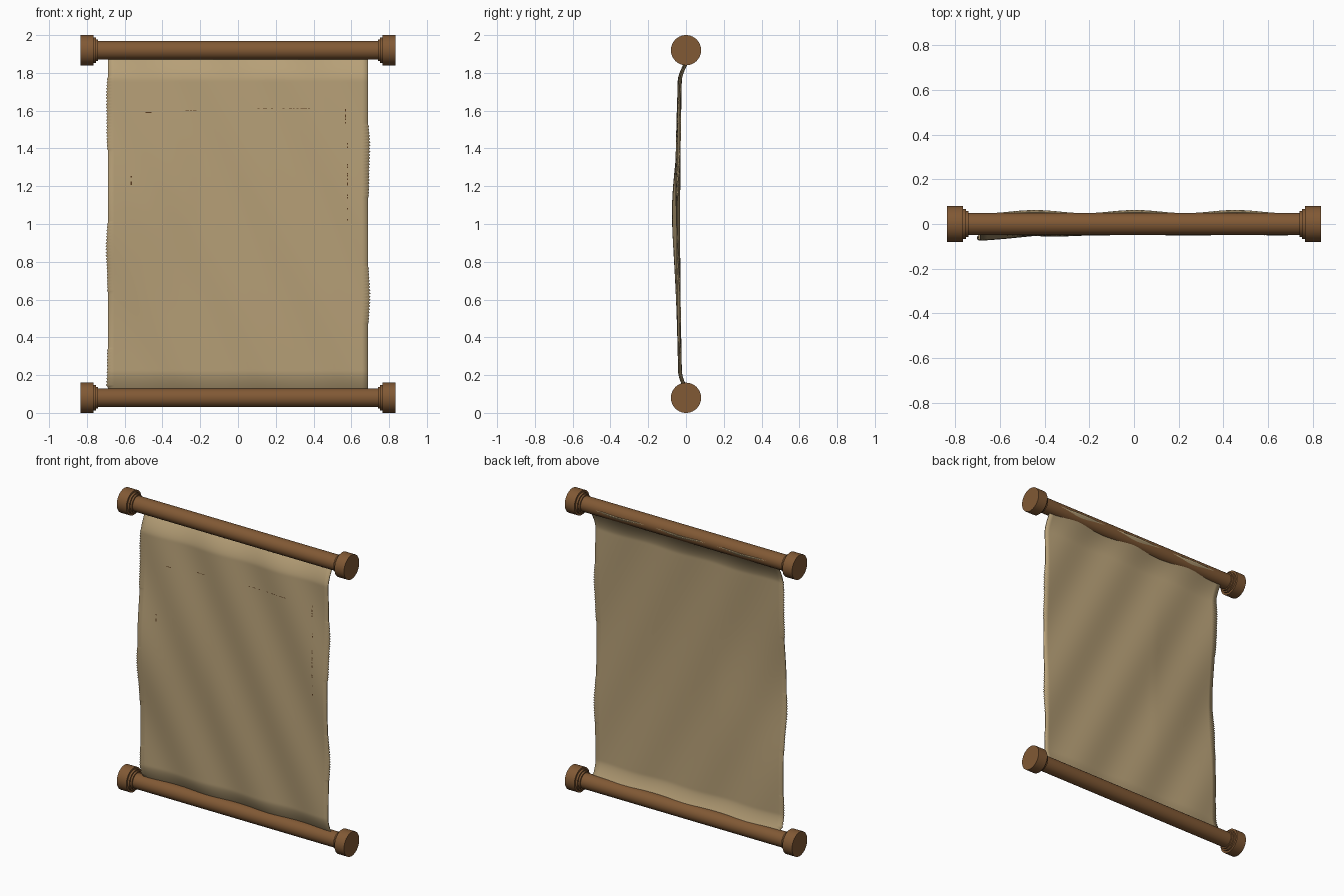
import bpy, bmesh, math, random
from mathutils import Matrix

random.seed(4)
if "Cube" in bpy.data.objects:
    bpy.data.objects.remove(bpy.data.objects["Cube"], do_unlink=True)


def material(name, rgb):
    mat = bpy.data.materials.new(name)
    mat.use_nodes = True
    mat.diffuse_color = (*rgb, 1)
    mat.node_tree.nodes["Principled BSDF"].inputs["Base Color"].default_value = (*rgb, 1)
    return mat


wood = material("brown wood", (0.22, 0.1, 0.035))
parchment = material("tan parchment", (0.47, 0.35, 0.185))
ink = material("dark brown ink", (0.1, 0.045, 0.015))


def finish(name, bm, mat, angle=35):
    mesh = bpy.data.meshes.new(name)
    bm.to_mesh(mesh)
    bm.free()
    mesh.materials.append(mat)
    obj = bpy.data.objects.new(name, mesh)
    bpy.context.collection.objects.link(obj)
    bpy.ops.object.select_all(action="DESELECT")
    obj.select_set(True)
    bpy.context.view_layer.objects.active = obj
    bpy.ops.object.shade_smooth_by_angle(angle=math.radians(angle))
    return obj


def cylinder(name, x0, x1, radius, z):
    bm = bmesh.new()
    place = Matrix.Translation(((x0 + x1) / 2, 0, z)) @ Matrix.Rotation(math.pi / 2, 4, "Y")
    bmesh.ops.create_cone(bm, cap_ends=True, segments=40, radius1=radius,
                          radius2=radius, depth=abs(x1 - x0), matrix=place)
    return finish(name, bm, wood)


# Rods with stepped end knobs
for level, z in (("top", 1.92), ("bottom", 0.08)):
    cylinder(level + "_rod", -0.8, 0.8, 0.05, z)
    for side, s in (("left", 1), ("right", -1)):
        cylinder(f"{level}_{side}_inner_collar", s * 0.74, s * 0.77, 0.058, z)
        cylinder(f"{level}_{side}_outer_collar", s * 0.752, s * 0.77, 0.067, z)
        cylinder(f"{level}_{side}_knob", s * 0.765, s * 0.835, 0.08, z)


def sheet_y(x, z):
    """Depth of the hanging sheet: diagonal ripples, a bulge and curled ends."""
    ripple = 0.007 * math.sin(14 * (x + 0.5 * z) + 0.6)
    bulge = math.exp(-((z - 1.05) / 0.45) ** 2)
    bow = 0.024 * bulge * max(0, -x - 0.2) / 0.5
    y = -0.027 - 0.014 * math.sin(math.pi * z / 2) + ripple - bow
    curl_top = max(0, (z - 1.76) / 0.16)
    curl_bottom = max(0, (0.22 - z) / 0.13)
    return y + 0.078 * curl_top ** 1.6 + 0.05 * curl_bottom ** 1.6


def edge_x(side, row, z):
    """Frayed side edges: teeth on alternate rows where the edge swells."""
    swell = math.sin(8.5 * z + (0.6 if side < 0 else 2.6)) + 0.3 * math.sin(23 * z)
    tooth = max(0, swell) * 0.008 + 0.004 * (swell > 0)
    return 0.688 + (tooth if row % 2 else tooth * 0.3) * (0.14 < z < 1.87)


# Parchment sheet
cols, rows, z_low, z_high = 56, 220, 0.09, 1.925
bm = bmesh.new()
grid = []
for j in range(rows + 1):
    z = z_low + (z_high - z_low) * j / rows
    line = []
    for i in range(cols + 1):
        x = -0.68 + 1.36 * i / cols
        if i in (0, cols):
            x = math.copysign(edge_x(x, j, z), x)
        line.append(bm.verts.new((x, sheet_y(x, z), z)))
    grid.append(line)
for j in range(rows):
    for i in range(cols):
        bm.faces.new((grid[j][i], grid[j][i + 1], grid[j + 1][i + 1], grid[j + 1][i]))
sheet = finish("parchment_sheet", bm, parchment, 60)
solid = sheet.modifiers.new("thickness", "SOLIDIFY")
solid.thickness = 0.006
solid.offset = 0

# Worn remains of an inked border, as thin flecks on the front
bm = bmesh.new()


def fleck(x, z, w, h):
    corners = ((-w, -h), (w, -h), (w, h), (-w, h))
    bm.faces.new([bm.verts.new((x + a, sheet_y(x + a, z + b) - 0.005, z + b))
                  for a, b in corners])


for start, end, z, count in ((-0.49, -0.42, 1.59, 6), (-0.28, -0.22, 1.6, 8), (0.08, 0.4, 1.61, 16)):
    for n in range(count):
        fleck(random.uniform(start, end), z, 0.005, 0.002)
for x, low, high, count in ((0.57, 1.53, 1.61, 9), (0.58, 1, 1.5, 14), (-0.565, 1.2, 1.25, 5)):
    for n in range(count):
        fleck(x, random.uniform(low, high), 0.003, 0.004)
finish("border_flecks", bm, ink)
